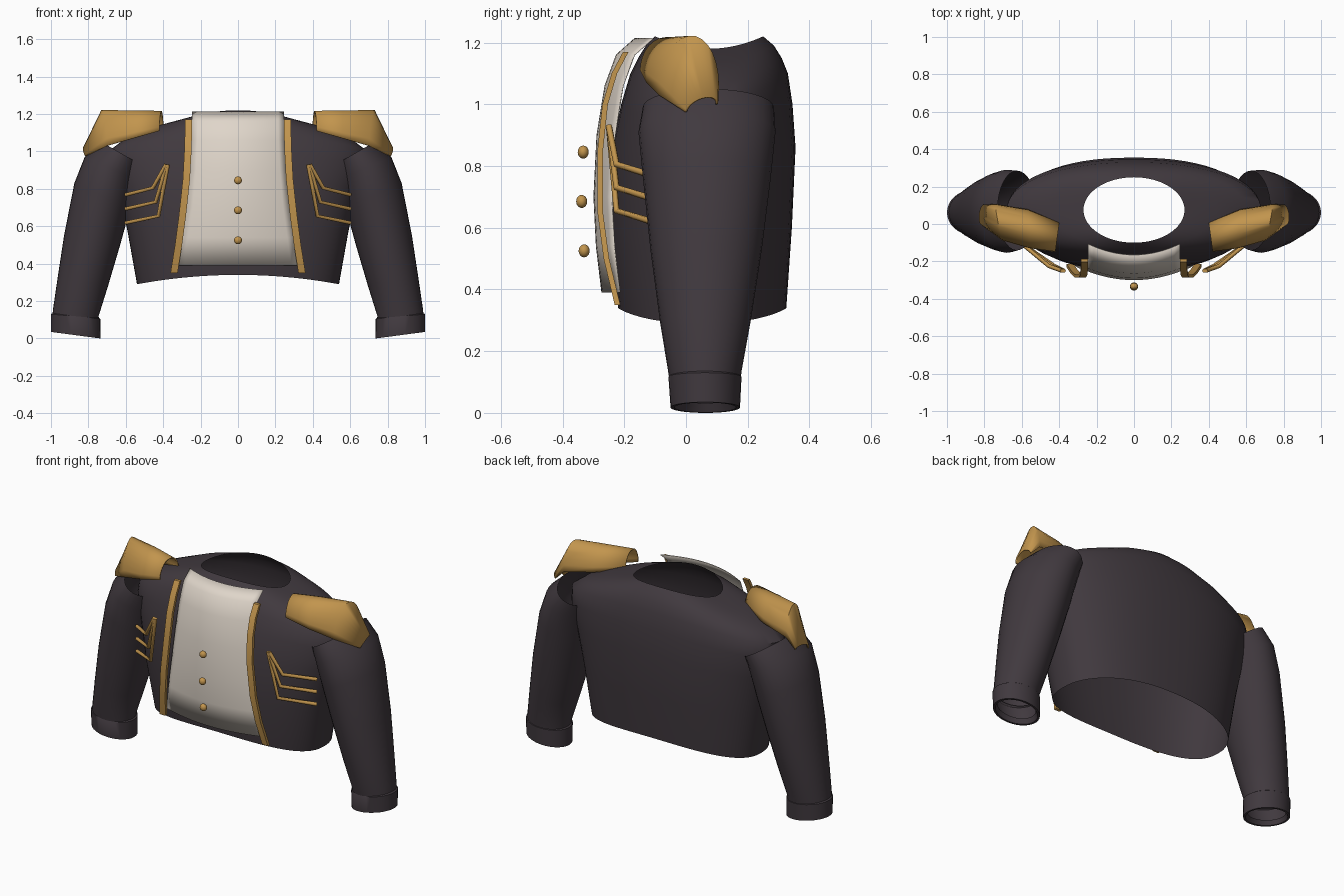
import bpy, bmesh
from math import cos, sin, pi, copysign
from mathutils import Vector

cube = bpy.data.objects.get("Cube")
if cube:
    bpy.data.objects.remove(cube, do_unlink=True)


def material(name, rgb):
    m = bpy.data.materials.new(name)
    m.use_nodes = True
    m.diffuse_color = (*rgb, 1)
    bsdf = next(n for n in m.node_tree.nodes if n.type == 'BSDF_PRINCIPLED')
    bsdf.inputs["Base Color"].default_value = (*rgb, 1)
    bsdf.inputs["Roughness"].default_value = 0.7
    return m


CLOTH = material("dark_plum_cloth", (0.052, 0.041, 0.049))
GOLD = material("gold", (0.54, 0.30, 0.075))
CREAM = material("cream_cloth", (0.74, 0.67, 0.59))


def loft(name, rings, mat, closed=True, caps=False, mirror=False, thick=0, angle=50):
    """Skin a row of equal point rings into one surface."""
    bm = bmesh.new()
    rows = [[bm.verts.new(p) for p in ring] for ring in rings]
    n = len(rows[0])
    for a, b in zip(rows, rows[1:]):
        for i in range(n if closed else n - 1):
            j = (i + 1) % n
            bm.faces.new((a[i], a[j], b[j], b[i]))
    if caps:
        bm.faces.new(rows[0][::-1])
        bm.faces.new(rows[-1])
        bmesh.ops.recalc_face_normals(bm, faces=bm.faces)
    mesh = bpy.data.meshes.new(name)
    bm.to_mesh(mesh)
    bm.free()
    mesh.materials.append(mat)
    ob = bpy.data.objects.new(name, mesh)
    bpy.context.collection.objects.link(ob)
    bpy.ops.object.select_all(action='DESELECT')
    ob.select_set(True)
    bpy.context.view_layer.objects.active = ob
    bpy.ops.object.shade_smooth_by_angle(angle=angle * pi / 180)
    if thick:
        s = ob.modifiers.new("Thickness", 'SOLIDIFY')
        s.thickness, s.offset = thick, 0
    if mirror:
        ob.modifiers.new("Mirror", 'MIRROR')
    return ob


def body_ring(z, side_z, rx, front, back, power, n=64):
    ring = []
    for i in range(n):
        c, s = cos(2 * pi * i / n), sin(2 * pi * i / n)
        x = copysign(abs(c) ** (2 / power), c) * rx
        y = copysign(abs(s) ** (2 / power), s) * (back - front) / 2 + (front + back) / 2
        ring.append((x, y, z + (side_z - z) * (x / rx) ** 2))
    return ring


# Jacket body: hem up to the open neck
loft("jacket_body", [body_ring(*r) for r in (
    (0.34, 0.29, 0.54, -0.22, 0.325, 2.4),
    (0.60, 0.57, 0.59, -0.25, 0.343, 2.4),
    (0.86, 0.80, 0.64, -0.24, 0.355, 2.3),
    (1.00, 0.93, 0.68, -0.21, 0.345, 2.2),
    (1.10, 1.01, 0.68, -0.18, 0.33, 2.1),
    (1.15, 1.07, 0.60, -0.155, 0.31, 2),
    (1.19, 1.135, 0.44, -0.13, 0.285, 2),
    (1.22, 1.18, 0.27, -0.10, 0.25, 2))], CLOTH)


def sleeve_ring(outer, inner, front, back, grow=0.0, n=32):
    o = Vector((outer[0], (front + back) / 2, outer[1]))
    i = Vector((inner[0], (front + back) / 2, inner[1]))
    mid, axis = (o + i) / 2, (o - i) / 2
    axis *= 1 + grow / axis.length
    side = Vector((0, (back - front) / 2 + grow, 0))
    return [mid + axis * cos(2 * pi * k / n) + side * sin(2 * pi * k / n) for k in range(n)]


# Open sleeves, wrist to shoulder
loft("sleeves", [sleeve_ring(*r) for r in (
    ((0.995, 0.06), (0.737, 0.03), -0.045, 0.17),
    ((0.99, 0.15), (0.745, 0.12), -0.058, 0.18),
    ((0.965, 0.32), (0.695, 0.28), -0.085, 0.21),
    ((0.93, 0.55), (0.63, 0.50), -0.115, 0.245),
    ((0.875, 0.83), (0.575, 0.70), -0.14, 0.275),
    ((0.82, 0.97), (0.54, 0.85), -0.154, 0.29),
    ((0.73, 1.05), (0.52, 0.93), -0.14, 0.285))], CLOTH, mirror=True)

# Cuffs with a turned-in lip
loft("cuffs", [sleeve_ring(*r) for r in (
    ((0.985, 0.06), (0.75, 0.03), -0.035, 0.16, -0.008),
    ((1.0, 0.035), (0.735, 0.0), -0.05, 0.175, -0.012),
    ((1.0, 0.035), (0.735, 0.0), -0.05, 0.175),
    ((0.998, 0.13), (0.738, 0.105), -0.055, 0.178, 0.002),
    ((0.99, 0.14), (0.745, 0.115), -0.053, 0.175, -0.006))], CLOTH, mirror=True)


# Epaulettes: arched shells that bend down over the shoulder
def arch(front, top, back, n=14):
    f, t, b = Vector(front), Vector(top), Vector(back)
    mid = (f + b) / 2
    return [mid + (f - mid) * cos(pi * k / n) + (t - mid) * sin(pi * k / n) for k in range(n + 1)]


loft("epaulettes", [arch(*a) for a in (
    ((0.42, -0.145, 1.11), (0.41, -0.07, 1.213), (0.40, 0.005, 1.12)),
    ((0.56, -0.125, 1.07), (0.56, -0.03, 1.215), (0.57, 0.075, 1.09)),
    ((0.70, -0.085, 1.03), (0.725, 0.01, 1.218), (0.74, 0.103, 1.06)),
    ((0.815, 0.0, 0.975), (0.825, 0.055, 1.02), (0.80, 0.10, 1.0)))],
    GOLD, closed=False, mirror=True, thick=0.008)

# Curved front panel: half width, depth at the middle, height
panel = []
for w, y, z in ((0.325, -0.272, 0.39), (0.30, -0.29, 0.54), (0.275, -0.298, 0.70),
                (0.255, -0.288, 0.90), (0.247, -0.262, 1.06), (0.245, -0.225, 1.16),
                (0.245, -0.165, 1.213)):
    panel.append([(w * t / 8, y + 0.058 * (t / 8) ** 2, z) for t in range(-8, 9)])
loft("front_panel", panel, CREAM, closed=False, thick=0.004)


def strip(name, path, half_w, half_d):
    """Flat gold band following a path."""
    rings = [[(x + a * half_w, y + b * half_d, z)
              for a, b in ((-1, -1), (1, -1), (1, 1), (-1, 1))] for x, y, z in path]
    loft(name, rings, GOLD, caps=True, mirror=True, angle=35)


# Gold edging beside the panel
strip("panel_trim", ((0.342, -0.222, 0.35), (0.318, -0.258, 0.50), (0.298, -0.278, 0.65),
                     (0.276, -0.278, 0.85), (0.268, -0.262, 1.0), (0.265, -0.232, 1.10),
                     (0.265, -0.195, 1.17)), 0.019, 0.009)


# Chest braid: three bent cords that meet at the top
def braid(name, path, r=0.011):
    curve = bpy.data.curves.new(name, 'CURVE')
    curve.dimensions = '3D'
    curve.bevel_depth, curve.bevel_resolution = r, 1
    curve.use_fill_caps = True
    sp = curve.splines.new('POLY')
    sp.points.add(len(path) - 1)
    for p, co in zip(sp.points, path):
        p.co = (*co, 1)
    curve.materials.append(GOLD)
    ob = bpy.data.objects.new(name, curve)
    bpy.context.collection.objects.link(ob)
    ob.modifiers.new("Mirror", 'MIRROR')


for k, label in enumerate(("upper", "middle", "lower")):
    drop = 0.075 * k
    braid(label + "_chest_braid", ((0.385 - 0.005 * k, -0.25, 0.93),
                                   (0.455 - 0.015 * k, -0.225, 0.805 - drop),
                                   (0.60, -0.105, 0.768 - drop)))

# Front buttons
for k, (y, z) in enumerate(((-0.333, 0.845), (-0.338, 0.685), (-0.33, 0.525))):
    bpy.ops.mesh.primitive_uv_sphere_add(segments=20, ring_count=12, radius=0.021, location=(0, y, z))
    button = bpy.context.object
    button.name = "button_%d" % (k + 1)
    button.scale.y = 0.85
    button.data.materials.append(GOLD)
    bpy.ops.object.shade_smooth()
